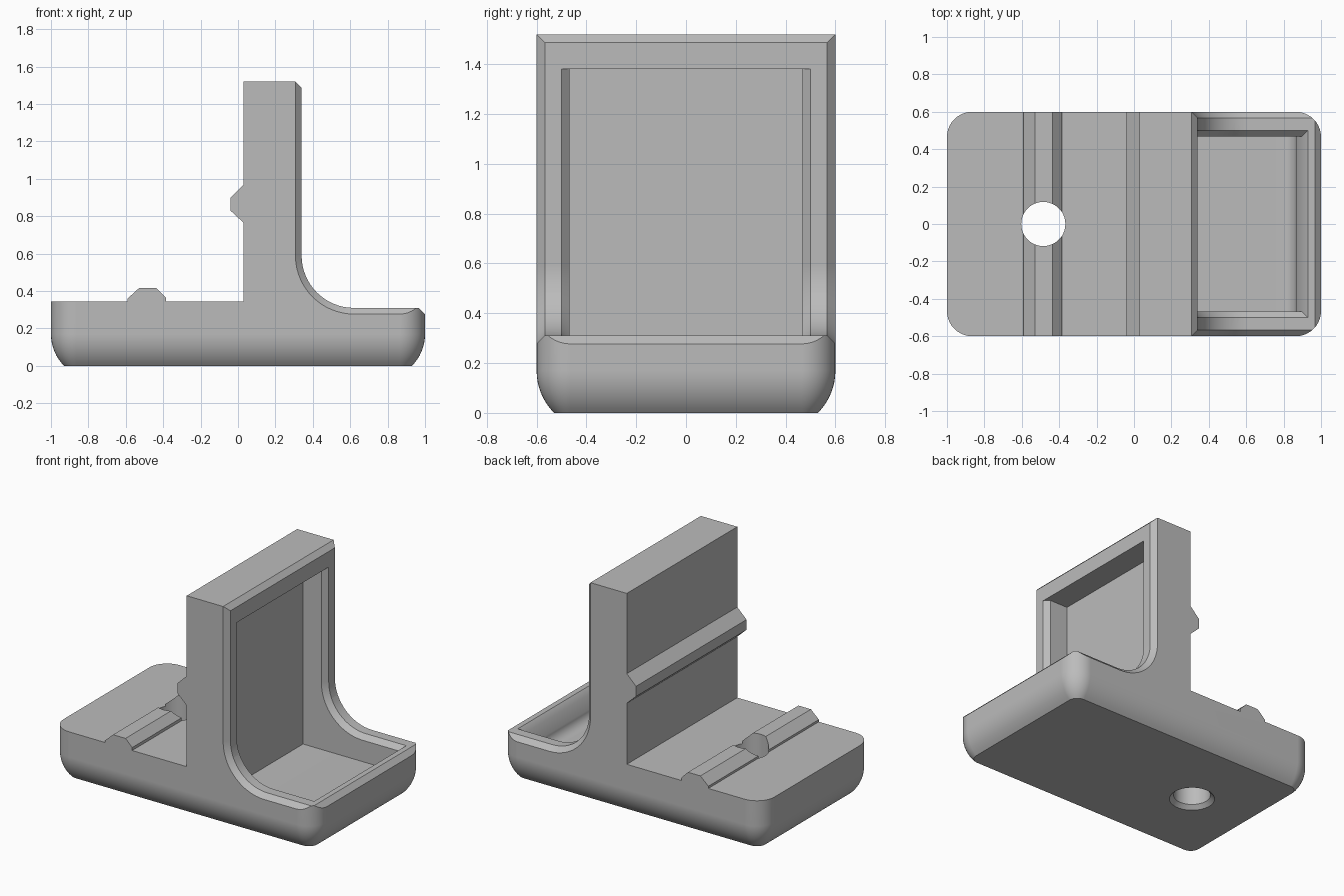
import bpy
import bmesh
from math import cos, sin, pi, radians

cube = bpy.data.objects.get("Cube")
if cube:
    bpy.data.objects.remove(cube, do_unlink=True)

grey = bpy.data.materials.new("plain grey")
grey.use_nodes = True
grey.diffuse_color = (0.5, 0.5, 0.5, 1)
grey.node_tree.nodes["Principled BSDF"].inputs["Base Color"].default_value = (0.5, 0.5, 0.5, 1)

HALF_Y = 0.6       # half width of the stand
BEVEL = 0.033      # rim chamfer
WALL_X = 0.34      # padded side of the upright
RIM_Z = 0.31       # top of the tray rim
FILLET = 0.28


def loft(name, rings):
    """Closed solid through rings that share one point count."""
    bm = bmesh.new()
    rows = [[bm.verts.new(p) for p in ring] for ring in rings]
    for a, b in zip(rows, rows[1:]):
        for i in range(len(a)):
            j = (i + 1) % len(a)
            bm.faces.new((a[i], a[j], b[j], b[i]))
    bm.faces.new(rows[0])
    bm.faces.new(rows[-1])
    bmesh.ops.remove_doubles(bm, verts=bm.verts, dist=1e-5)
    bmesh.ops.recalc_face_normals(bm, faces=bm.faces)
    mesh = bpy.data.meshes.new(name)
    bm.to_mesh(mesh)
    bm.free()
    mesh.materials.append(grey)
    obj = bpy.data.objects.new(name, mesh)
    bpy.context.collection.objects.link(obj)
    return obj


def arc(cx, cz, r, start, end, steps):
    angles = [radians(start + (end - start) * i / steps) for i in range(steps + 1)]
    return [(cx + r * cos(a), cz + r * sin(a)) for a in angles]


def at_y(profile, y):
    return [(x, y, z) for x, z in profile]


def inner_fillet(d):
    """Curve from upright to tray, sunk by d below the rim."""
    return arc(WALL_X + FILLET, RIM_Z + FILLET, FILLET + d, 180, 270, 16)


def combine(target, tool, operation):
    mod = target.modifiers.new(operation, 'BOOLEAN')
    mod.object, mod.operation, mod.solver = tool, operation, 'EXACT'
    bpy.context.view_layer.objects.active = target
    bpy.ops.object.modifier_apply(modifier=mod.name)
    bpy.data.objects.remove(tool, do_unlink=True)


# Stand body: side profile with both ribs, rim chamfered towards the sides
def body_profile(d):
    back = [(-1.02, -0.02), (-1.02, 0.345),
            (-0.59, 0.345), (-0.59, 0.36), (-0.53, 0.415),
            (-0.435, 0.415), (-0.385, 0.365), (-0.385, 0.345),
            (0.03, 0.345), (0.03, 0.765), (-0.04, 0.83),
            (-0.04, 0.9), (0.03, 0.968), (0.03, 1.52)]
    top = [(WALL_X - BEVEL - max(0, d - BEVEL), 1.52),
           (WALL_X - d, 1.52 - BEVEL + min(d, BEVEL))]
    end = [(1 - BEVEL + d, RIM_Z - d), (1.02, RIM_Z - BEVEL - 0.02), (1.02, -0.02)]
    return back + top + inner_fillet(d) + end


depths = (BEVEL + 0.02, BEVEL, 0)
rings = [at_y(body_profile(d), -(HALF_Y - BEVEL + d)) for d in depths]
rings += [at_y(body_profile(d), HALF_Y - BEVEL + d) for d in reversed(depths)]
stand = loft("phone_stand", rings)


# Rounded outline: round vertical corners and rounded lower edge
def rounded_rect(inset, z, r=0.135):
    pts = []
    for k, (sx, sy) in enumerate(((1, 1), (-1, 1), (-1, -1), (1, -1))):
        corner = arc(sx * (1 - r), sy * (HALF_Y - r), r - inset, 90 * k, 90 * k + 90, 10)
        pts += [(x, y, z) for x, y in corner]
    return pts


R = 0.24
outline = []
for i in range(9):
    t = pi / 4 * (1 - i / 8)
    outline.append(rounded_rect(R * (1 - cos(t)), R * (sin(pi / 4) - sin(t))))
outline.append(rounded_rect(0, 1.6))
combine(stand, loft("outline", outline), 'INTERSECT')

# Deep pocket in the upright and the tray
pocket = [(0.168, 1.38), (0.168, 0.13)]
pocket += arc(0.797, 0.2, 0.07, 270, 360, 8)
pocket += [(0.897, RIM_Z - BEVEL), (0.94, 0.32), (0.94, 1.38)]
combine(stand, loft("pocket", [at_y(pocket, y) for y in (-0.467, 0.467)]), 'DIFFERENCE')


# Chamfer around the pocket opening
def opening(d):
    return ([(WALL_X - d, 1.38)] + inner_fillet(d)
            + [(0.93 - d, RIM_Z - d), (0.94, 0.32), (0.94, 1.38)])


lip = [at_y(opening(d), s * (0.5 - d))
       for s, d in ((-1, -0.01), (-1, BEVEL), (1, BEVEL), (1, -0.01))]
combine(stand, loft("opening", lip), 'DIFFERENCE')

# Cable hole with a countersink underneath
hole = []
for r, z in ((0.165, -0.02), (0.118, 0.027), (0.118, 0.6)):
    hole.append([(x, y, z) for x, y in arc(-0.485, 0, r, 0, 352.5, 47)])
combine(stand, loft("hole", hole), 'DIFFERENCE')

# Smooth curves, sharp edges
bpy.ops.object.select_all(action='DESELECT')
stand.select_set(True)
bpy.context.view_layer.objects.active = stand
bpy.ops.object.shade_smooth_by_angle(angle=radians(25))
normals = stand.modifiers.new("flat_face_normals", 'WEIGHTED_NORMAL')
normals.keep_sharp = True
